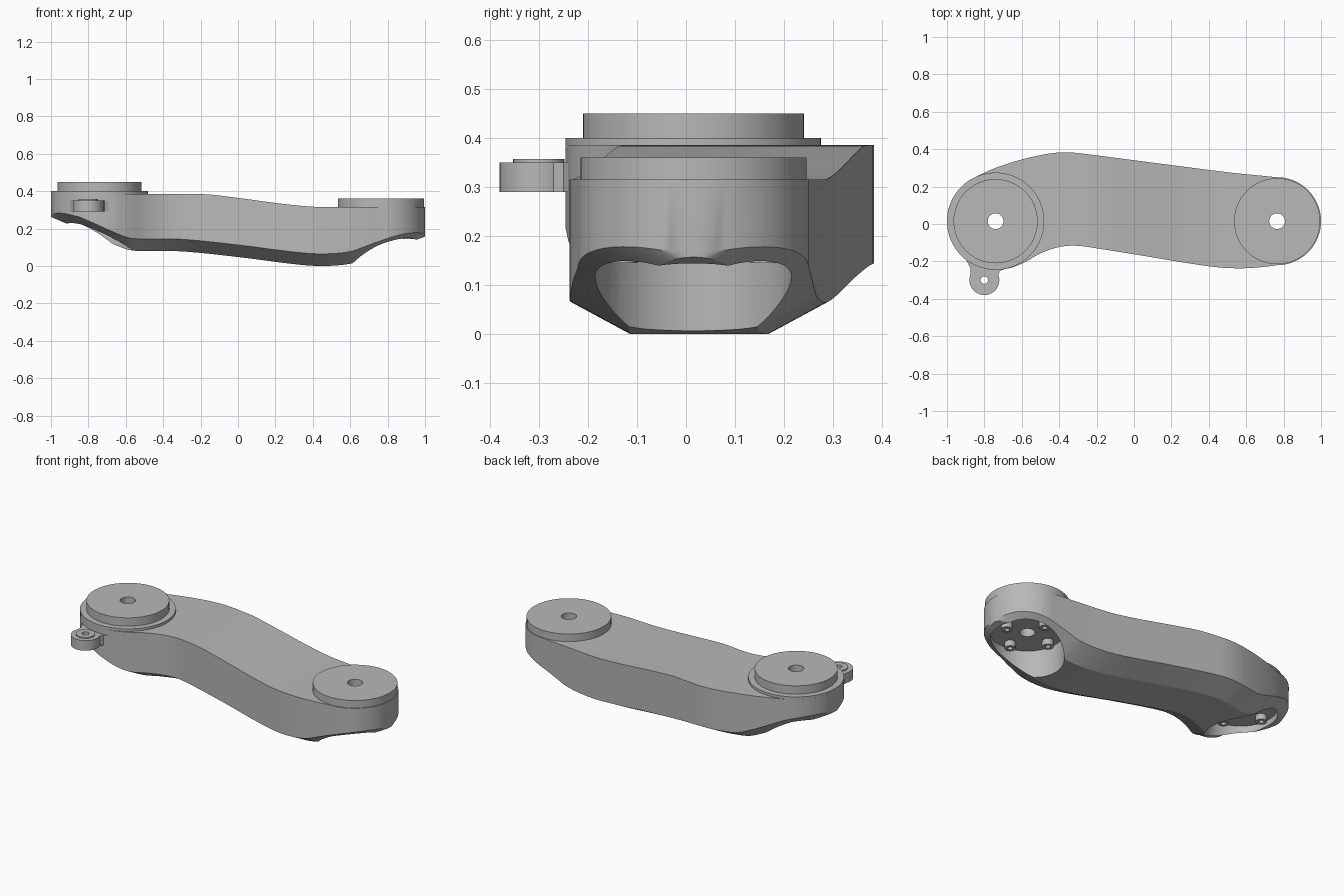
import bpy, bmesh, math

cube = bpy.data.objects.get("Cube")
if cube:
    bpy.data.objects.remove(cube, do_unlink=True)

metal = bpy.data.materials.new("satin_grey")
metal.use_nodes = True
grey = (0.48, 0.48, 0.48, 1)
metal.diffuse_color = grey
metal.node_tree.nodes["Principled BSDF"].inputs["Base Color"].default_value = grey


def finish(name, bm, angle=25):
    bmesh.ops.recalc_face_normals(bm, faces=bm.faces)
    mesh = bpy.data.meshes.new(name)
    bm.to_mesh(mesh)
    bm.free()
    mesh.materials.append(metal)
    ob = bpy.data.objects.new(name, mesh)
    bpy.context.collection.objects.link(ob)
    smooth(ob, angle)
    return ob


def smooth(ob, angle=25):
    bpy.ops.object.select_all(action='DESELECT')
    ob.select_set(True)
    bpy.context.view_layer.objects.active = ob
    bpy.ops.object.shade_smooth_by_angle(angle=math.radians(angle))


def loft(name, rings, closed=False):
    """Join equal rings of points with quads; cap the ends unless closed."""
    bm = bmesh.new()
    rows = [[bm.verts.new(p) for p in ring] for ring in rings]
    pairs = list(zip(rows, rows[1:]))
    if closed:
        pairs.append((rows[-1], rows[0]))
    else:
        bm.faces.new(rows[0])
        bm.faces.new(rows[-1])
    for a, b in pairs:
        for i in range(len(a)):
            j = (i + 1) % len(a)
            bm.faces.new((a[i], a[j], b[j], b[i]))
    return finish(name, bm)


def circle(c, r, z, n=64):
    return [(c[0] + r * math.cos(math.tau * i / n),
             c[1] + r * math.sin(math.tau * i / n), z) for i in range(n)]


def washer(name, c, r, hole, z0, z1, n=64):
    return loft(name, [circle(c, r, z0, n), circle(c, r, z1, n),
                       circle(c, hole, z1, n), circle(c, hole, z0, n)], True)


def curve(points, x):
    """Smooth interpolation through (x, value) points."""
    if x <= points[0][0]:
        return points[0][1]
    if x >= points[-1][0]:
        return points[-1][1]
    k = next(i for i in range(len(points) - 1) if x <= points[i + 1][0])

    def slope(i):
        a, b = points[max(i - 1, 0)], points[min(i + 1, len(points) - 1)]
        return (b[1] - a[1]) / (b[0] - a[0])
    (x0, y0), (x1, y1) = points[k], points[k + 1]
    h = x1 - x0
    t = (x - x0) / h
    return (y0 * (1 + 2 * t) * (1 - t) ** 2 + y1 * t * t * (3 - 2 * t)
            + h * t * (1 - t) * (slope(k) * (1 - t) - slope(k + 1) * t))


# Joint centres and radii, plan outline and side profile of the arm
LEFT, RIGHT = (-0.74, 0.015), (0.765, 0.015)
R_LEFT, R_RIGHT = 0.26, 0.235
BACK = [(-0.86, 0.246), (-0.74, 0.3), (-0.6, 0.345), (-0.45, 0.377), (-0.35, 0.383),
        (-0.25, 0.373), (0, 0.341), (0.5, 0.277), (0.765, 0.25)]
FRONT = [(-0.74, -0.245), (-0.66, -0.235), (-0.58, -0.203), (-0.5, -0.157),
         (-0.4, -0.123), (-0.31, -0.116), (-0.2, -0.13), (0, -0.162),
         (0.4, -0.226), (0.55, -0.237), (0.68, -0.231), (0.765, -0.22)]
TOP = [(-0.25, 0.385), (-0.15, 0.382), (0, 0.364), (0.25, 0.331), (0.4, 0.317), (0.5, 0.315)]
BOTTOM = [(-1, 0.262), (-0.8, 0.177), (-0.65, 0.11), (-0.58, 0.085), (-0.5, 0.08),
          (-0.3, 0.078), (0, 0.048), (0.3, 0.01), (0.45, 0), (0.6, 0.012),
          (0.68, 0.04), (0.8, 0.085), (1, 0.157)]


def section(x):
    back, front = curve(BACK, x), curve(FRONT, x)
    for c, r, beyond in ((LEFT, R_LEFT, x < LEFT[0]), (RIGHT, R_RIGHT, x > RIGHT[0])):
        if beyond:
            half = math.sqrt(max(r * r - (x - c[0]) ** 2, 0))
            front = c[1] - half
            if x < BACK[0][0] or x > RIGHT[0]:
                back = c[1] + half
    top, low = curve(TOP, x), curve(BOTTOM, x)
    inset = min(0.12, 0.25 * (back - front))
    wall = low + max(0.54 * inset, 0.014)
    return [(x, front, top), (x, back, top), (x, back, wall),
            (x, back - inset, low), (x, front + inset, low), (x, front, wall)]


N = 20
angles = [math.radians(3 + 87 * i / N) for i in range(N + 1)]
stations = [LEFT[0] - R_LEFT * math.cos(a) for a in angles]
stations += [LEFT[0] + (RIGHT[0] - LEFT[0]) * i / 60 for i in range(1, 60)]
stations += [RIGHT[0] + R_RIGHT * math.cos(a) for a in reversed(angles)]
body = loft("arm_body", [section(x) for x in stations])


def cut(c, r, z0, z1):
    cutter = loft("cutter", [circle(c, r, z0), circle(c, r, z1)])
    mod = body.modifiers.new("cut", 'BOOLEAN')
    mod.operation, mod.solver, mod.object = 'DIFFERENCE', 'EXACT', cutter
    bpy.context.view_layer.objects.active = body
    bpy.ops.object.modifier_apply(modifier=mod.name)
    bpy.data.objects.remove(cutter, do_unlink=True)


# Joints: pocket below, shaft hole, raised disc and four screw bosses
HOLE = 0.042
for side, c, ceiling, z0, z1, r in (("left", RIGHT, 0.18, 0.3, 0.36, 0.23),
                                    ("right", LEFT, 0.27, 0.38, 0.45, 0.225)):
    cut(c, 0.2, -0.2, ceiling)
    cut(c, HOLE, -0.2, 0.6)
    washer(side + "_joint_disc", c, r, HOLE, z0, z1)
    for i in range(4):
        a = math.tau * i / 4
        spot = (c[0] + 0.145 * math.cos(a), c[1] + 0.145 * math.sin(a))
        washer(f"{side}_screw_boss_{i + 1}", spot, 0.031, 0.014,
               ceiling - 0.035, ceiling + 0.005, 24)
smooth(body)
washer("right_joint_flange", LEFT, R_LEFT, HOLE, 0.375, 0.4)

# Cable lug on the front of the right joint
LUG = (-0.8, -0.3)
washer("lug_eye", LUG, 0.08, 0.02, 0.29, 0.35, 40)
washer("lug_collar", LUG, 0.052, 0.02, 0.34, 0.357, 40)
neck = [(-0.91, -0.17), (-0.885, -0.215), (-0.873, -0.24), (-0.874, -0.27),
        (-0.726, -0.27), (-0.715, -0.25), (-0.69, -0.24), (-0.65, -0.21), (-0.66, -0.18)]
loft("lug_neck", [[(x, y, z) for x, y in neck] for z in (0.29, 0.35)])
